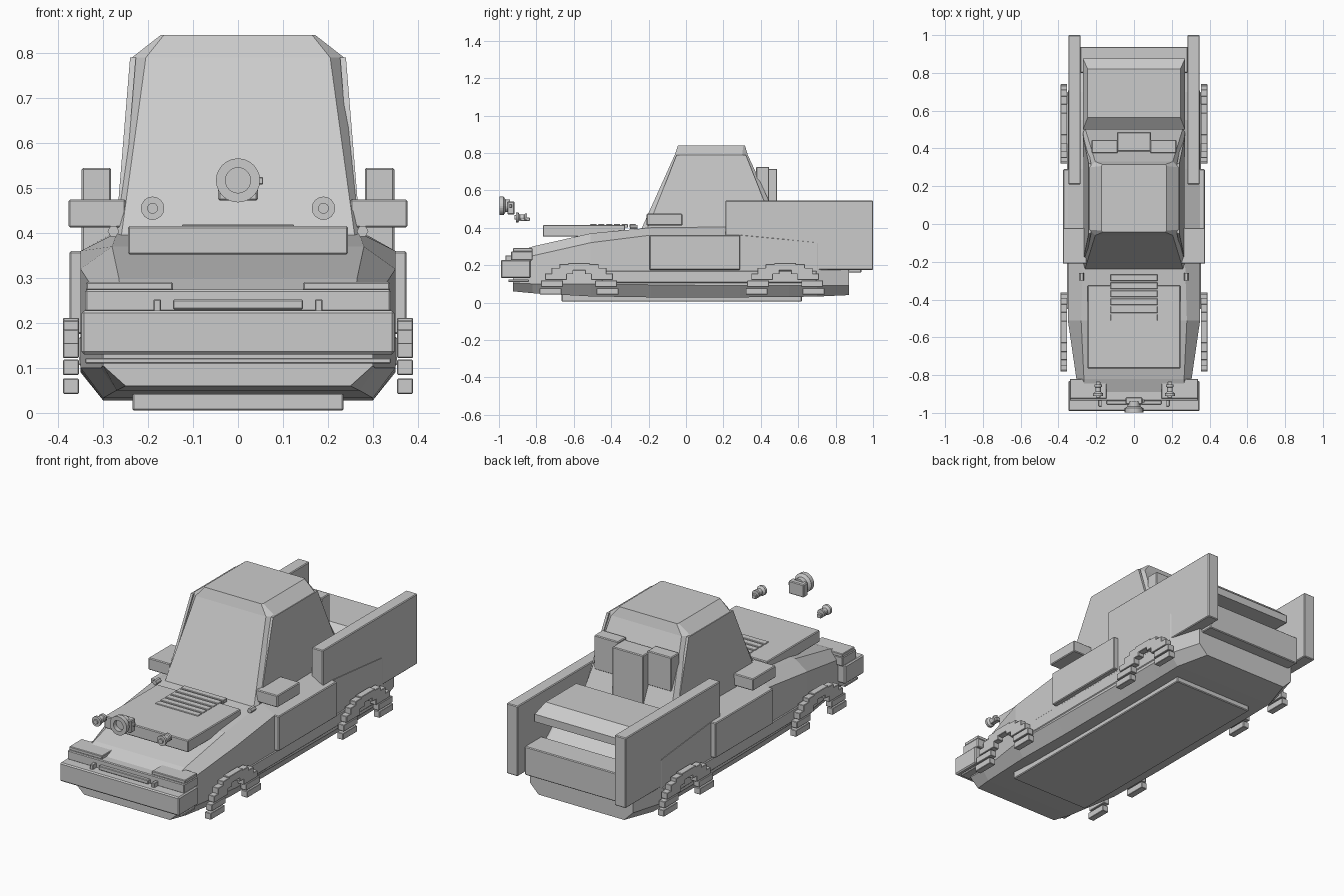
import bpy, bmesh, math
from mathutils import Matrix

if "Cube" in bpy.data.objects:
    bpy.data.objects.remove(bpy.data.objects["Cube"])


def finish(name, bm, bevel=0.0):
    bmesh.ops.recalc_face_normals(bm, faces=bm.faces[:])
    me = bpy.data.meshes.new(name)
    bm.to_mesh(me)
    bm.free()
    ob = bpy.data.objects.new(name, me)
    bpy.context.collection.objects.link(ob)
    if bevel:
        m = ob.modifiers.new("bevel", 'BEVEL')
        m.width, m.segments = bevel, 1
    return ob


def box(name, x, y, z, bevel=0.004):
    """Box from (min, max) ranges."""
    bm = bmesh.new()
    bmesh.ops.create_cube(bm, size=1)
    for v in bm.verts:
        for i, r in enumerate((x, y, z)):
            v.co[i] = r[1] if v.co[i] > 0 else r[0]
    return finish(name, bm, bevel)


def pair(name, x, y, z, bevel=0.004):
    box(name + "_right", x, y, z, bevel)
    box(name + "_left", (-x[1], -x[0]), y, z, bevel)


def loft(name, rings):
    """Closed solid skinned through rings of equal length."""
    bm = bmesh.new()
    vs = [[bm.verts.new(p) for p in r] for r in rings]
    n = len(vs[0])
    for a, b in zip(vs, vs[1:]):
        for i in range(n):
            j = (i + 1) % n
            bm.faces.new((a[i], a[j], b[j], b[i]))
    bm.faces.new(vs[0])
    bm.faces.new(vs[-1])
    return finish(name, bm)


def lathe(name, x, z, profile, sides=24):
    """Turned part around a y-directed axis; profile is (radius, y)."""
    bm = bmesh.new()
    vs = [bm.verts.new((r, y, 0)) for r, y in profile]
    es = [bm.edges.new(e) for e in zip(vs, vs[1:])]
    bmesh.ops.spin(bm, geom=vs + es, cent=(0, 0, 0), axis=(0, 1, 0),
                   angle=2 * math.pi, steps=sides)
    bmesh.ops.remove_doubles(bm, verts=bm.verts[:], dist=1e-5)
    bmesh.ops.transform(bm, matrix=Matrix.Translation((x, 0, z)), verts=bm.verts[:])
    return finish(name, bm)


# Hull: y, then half section bottom, lower edge, shoulder, deck
sections = [
    (-.925, (.25, .06), (.30, .105), (.30, .22), (.26, .26)),
    (-.82, (.27, .05), (.305, .10), (.305, .25), (.265, .30)),
    (-.51, (.30, .033), (.35, .10), (.35, .32), (.28, .37)),
    (-.19, (.30, .028), (.35, .095), (.35, .36), (.27, .40)),
    (.29, (.30, .028), (.35, .09), (.35, .36), (.27, .405)),
    (.55, (.30, .030), (.35, .09), (.35, .335), (.27, .38)),
    (.70, (.30, .032), (.35, .09), (.35, .32), (.27, .34)),
    (.872, (.25, .04), (.30, .09), (.30, .17), (.27, .20)),
]
loft("hull", [[(x, y, z) for x, z in p] + [(-x, y, z) for x, z in reversed(p)]
              for y, *p in sections])
box("belly_plate", (-.235, .235), (-.665, .62), (.005, .045))
pair("side_sill", (.33, .354), (-.45, .70), (.105, .17))

# Cab with clipped corners
def cab_ring(w, wf, y0, y1, c, z, zr):
    return [(-wf, y0, z), (wf, y0, z), (w, y0 + c, z), (w, y1 - c, zr),
            (wf, y1, zr), (-wf, y1, zr), (-w, y1 - c, zr), (-w, y0 + c, z)]

loft("cab", [cab_ring(.27, .26, -.24, .51, .03, .39, .40),
             cab_ring(.236, .205, -.06, .33, .03, .79, .79),
             cab_ring(.172, .165, -.043, .315, .008, .84, .84)])
# Thin side window panes
for s in (1, -1):
    loft("side_window", [[(s * (x + d), y, z) for x, y, z in
                          ((.268, -.20, .41), (.268, .47, .41),
                           (.237, .32, .79), (.237, -.05, .79))]
                         for d in (-.01, .003)])

# Equipment on the cab rear
box("rear_pack", (-.09, .09), (.385, .487), (.42, .715))
pair("rear_pack_wing", (.085, .225), (.375, .445), (.545, .725))

# Side slabs, doors and mirrors
pair("rear_side_slab", (.282, .348), (.21, 1.0), (.175, .545))
pair("door_panel", (.335, .375), (-.195, .29), (.175, .36))
pair("mirror", (.25, .377), (-.21, -.02), (.412, .475))

# Bed cover and tailgate
loft("bed_cover", [[(-a, y0, z), (a, y0, z), (a, y1, z), (-a, y1, z)]
                   for a, y0, y1, z in ((.27, .50, .875, .42), (.27, .50, .875, .46),
                                        (.245, .565, .82, .51))])
box("tailgate", (-.285, .285), (.80, .938), (.16, .31))

# Hood slab with slats
box("hood_slab", (-.245, .245), (-.765, -.325), (.352, .415))
for i in range(6):
    y = -.285 - i * .042
    box("hood_slat", (-.125, .125), (y - .017, y + .017), (.40, .419), .002)
for s in (1, -1):
    lathe("hood_pin", s * .277, .404,
          [(0, -.30), (.013, -.30), (.013, -.26), (0, -.26)], 6)

# Front bumper assembly
box("bumper", (-.348, .348), (-.99, -.83), (.13, .228), .006)
box("bumper_lip", (-.34, .34), (-.95, -.84), (.11, .122), .002)
box("bumper_upper", (-.34, .34), (-.935, -.82), (.225, .274))
pair("bumper_top_bar", (.145, .338), (-.925, -.82), (.272, .291), .003)
box("bumper_rail", (-.145, .145), (-.955, -.935), (.23, .252), .003)
pair("bumper_post", (.171, .188), (-.965, -.93), (.226, .252), .002)

# Floating centre lamp and two small lamps
lathe("centre_lamp", 0, .517,
      [(0, -.975), (.028, -.975), (.028, -.998), (.049, -.998),
       (.049, -.975), (.034, -.965), (.034, -.94), (0, -.94)])
box("centre_lamp_mount", (-.044, .044), (-.955, -.917), (.472, .54))
box("centre_lamp_stud", (.04, .056), (-.945, -.93), (.508, .524), .002)
for s in (1, -1):
    lathe("small_lamp", s * .19, .455,
          [(0, -.918), (.012, -.918), (.012, -.91), (.026, -.91), (.026, -.897),
           (.015, -.888), (.015, -.865), (.02, -.862), (.02, -.85), (0, -.85)], 16)
    box("small_lamp_mount", (s * .19 - .012, s * .19 + .012),
        (-.885, -.835), (.436, .455), .002)

# Stepped wheel arches
for cy in (-.572, .53):
    for i in range(11):
        a = math.radians(18 * i)
        y, z = cy + .152 * math.cos(a), .06 + .135 * math.sin(a)
        pair("arch_block", (.354, .389), (y - .058, y + .058), (z - .0175, z + .0165), .002)
